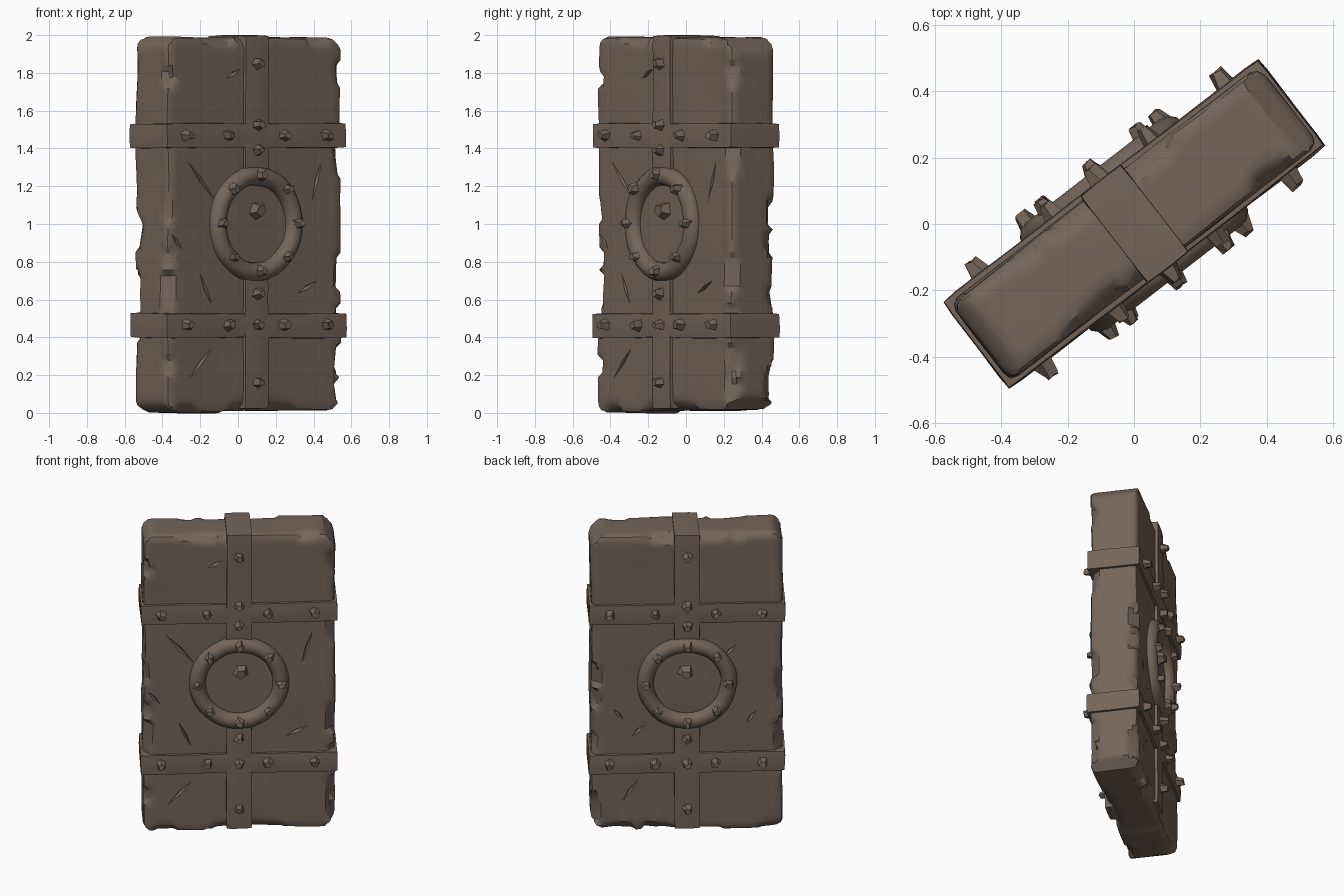
import bpy, bmesh, math, random
from mathutils import Vector, Matrix, noise

if "Cube" in bpy.data.objects:
    bpy.data.objects.remove(bpy.data.objects["Cube"])

random.seed(4)
TURN = Matrix.Rotation(math.radians(37.7), 4, 'Z')   # the slab stands diagonally
HX, HY = 0.585, 0.147                                # slab half width / half depth

brown = bpy.data.materials.new("weathered brown")
brown.diffuse_color = (0.178, 0.130, 0.098, 1)
brown.use_nodes = True
brown.node_tree.nodes["Principled BSDF"].inputs["Base Color"].default_value = brown.diffuse_color


def finish(bm, name):
    bmesh.ops.recalc_face_normals(bm, faces=bm.faces[:])
    bm.transform(TURN)
    me = bpy.data.meshes.new(name)
    bm.to_mesh(me)
    bm.free()
    me.materials.append(brown)
    ob = bpy.data.objects.new(name, me)
    bpy.context.collection.objects.link(ob)
    return ob


def grid_box(lo, hi, step):
    """Box cut into a regular grid, so its edges can be worn down."""
    bm = bmesh.new()
    lo, hi = Vector(lo), Vector(hi)
    bmesh.ops.create_cube(bm, size=1, matrix=Matrix.Translation((lo + hi) / 2)
                          @ Matrix.Diagonal((*(hi - lo), 1)))
    for a in range(3):
        n = max(2, round((hi[a] - lo[a]) / step))
        for i in range(1, n):
            co, no = Vector(lo), Vector((0, 0, 0))
            co[a] += (hi[a] - lo[a]) * i / n
            no[a] = 1
            bmesh.ops.bisect_plane(bm, geom=bm.verts[:] + bm.edges[:] + bm.faces[:],
                                   plane_co=co, plane_no=no)
    return bm


def wear(bm, lo, hi, radius, vary, rough):
    """Round the edges by a varying radius and roughen the surface."""
    for v in bm.verts:
        p = v.co.copy()
        r = max(0.006, radius + vary * noise.noise(p * 3.5))
        core = Vector([min(max(p[a], lo[a] + r), hi[a] - r) for a in range(3)])
        d = p - core
        if d.length > 1e-6:
            v.co = core + d.normalized() * min(r, d.length)
        v.co += noise.noise_vector(p * 3.0) * rough


def box(name, lo, hi, step=0.05, radius=0.012, vary=0.006, rough=0.005):
    bm = grid_box(lo, hi, step)
    wear(bm, lo, hi, radius, vary, rough)
    return finish(bm, name)


# stone slab with rounded, chipped edges
lo, hi = (-HX, -HY, 0.012), (HX, HY, 1.988)
bm = grid_box(lo, hi, 0.03)
wear(bm, lo, hi, 0.032, 0.022, 0.007)
chips = []
for sx in (-1, 1):
    for sy in (-1, 1):
        for i in range(6):                            # chips on upright edges
            z = random.uniform(0.1, 1.9)
            n = Vector((sx, sy * random.uniform(0.6, 1.2), random.uniform(-.2, .2))).normalized()
            at = Vector((sx * HX, sy * HY, z))
            chips.append((at - n * random.uniform(0.03, 0.045), n, random.uniform(0.04, 0.11)))
for sz, z in ((-1, 0.012), (1, 1.988)):
    for sx, cut in ((-1, 0.035), (1, 0.05)):          # broken corners
        n = Vector((sx, 0, sz)).normalized()
        chips.append((Vector((sx * HX, 0, z)) - n * cut, n, 9))
    for i in range(8):                                # chips on top and bottom edges
        sy = random.choice((-1, 1))
        n = Vector((random.uniform(-.2, .2), sy, sz)).normalized()
        at = Vector((random.uniform(-.55, .55), sy * HY, z))
        chips.append((at - n * 0.033, n, random.uniform(0.05, 0.12)))
for v in bm.verts:
    for at, n, reach in chips:
        over = (v.co - at).dot(n)
        if over > 0 and (v.co - at).length < reach:
            v.co -= n * over
    if v.co.z < 0.1 and v.co.x < -0.2:                # one foot sits lower
        v.co.z -= 0.012
slab = finish(bm, "slab")

# cracks: slim diamond cutters, (x1, z1, x2, z2) per face
cracks = {-1: [(-.45, 1.33, -.27, 1.13), (.45, 1.34, .38, 1.12), (-.56, .95, -.48, .86),
               (-.37, .74, -.29, .57), (-.28, .35, -.44, .18), (.28, .63, .42, .70),
               (-.1, 1.82, -.19, 1.77)],
          1: [(.45, .83, .39, .76), (-.42, .80, -.36, .72), (-.3, 1.25, -.22, 1.16),
              (.26, .72, .34, .64), (.3, .35, .4, .2)]}
bm = bmesh.new()
for side, lines in cracks.items():
    for x1, z1, x2, z2 in lines:
        a, b = Vector((x1, side * HY, z1)), Vector((x2, side * HY, z2))
        across = Vector((z2 - z1, 0, x1 - x2)).normalized() * 0.011
        out, mid = Vector((0, side * 0.025, 0)), (a + b) / 2
        vs = [bm.verts.new(p) for p in (a, b, mid + across, mid - across, mid + out, mid - out)]
        for e in (0, 1):
            for w in (2, 3):
                for o in (4, 5):
                    bm.faces.new((vs[e], vs[w], vs[o]))
cutter = finish(bm, "crack_cutter")
cutter.hide_render = True
mod = slab.modifiers.new("cracks", 'BOOLEAN')
mod.operation, mod.object, mod.solver = 'DIFFERENCE', cutter, 'EXACT'
bpy.context.view_layer.objects.active = slab
bpy.ops.object.modifier_apply(modifier=mod.name)
bpy.data.objects.remove(cutter)

# straps around the slab
BY = 0.168
for name, z in (("lower_strap", 0.462), ("upper_strap", 1.468)):
    box(name, (-0.602, -BY + .002, z - 0.067), (0.602, BY - .002, z + 0.067))
box("upright_strap_top", (-0.08, -BY, 1.26), (0.08, BY, 2.0), rough=0.003)
box("upright_strap_bottom", (-0.08, -BY, 0.02), (0.08, BY, 0.74), rough=0.003)


def rivet(bm, x, y, z, side, r=0.037, h=0.045):
    """Five-sided rough stud pointing out of the given side."""
    m = (Matrix.Translation((x, side * (y + h / 2 - 0.008), z))
         @ Matrix.Rotation(math.radians(-90 * side), 4, 'X')
         @ Matrix.Rotation(random.uniform(0, 6.28), 4, 'Z'))
    made = bmesh.ops.create_cone(bm, cap_ends=True, segments=5, radius1=r,
                                 radius2=r * 0.55, depth=h + 0.016, matrix=m)
    for v in made["verts"]:
        v.co += Vector([random.uniform(-.006, .006) for _ in range(3)])


for side, label in ((-1, "front"), (1, "back")):
    # round boss ring
    bm = bmesh.new()
    N, M = 40, 12
    rows = []
    for i in range(N):
        t = 2 * math.pi * i / N
        wob = 0.006 * noise.noise(Vector((math.cos(t) * 2, math.sin(t) * 2, side)))
        row = []
        for j in range(M):
            p = 2 * math.pi * j / M
            rr = 0.255 + wob + 0.05 * math.cos(p)
            y = side * (0.15 + 0.052 * math.sin(p))
            row.append(bm.verts.new((rr * math.cos(t), y, 1 + rr * math.sin(t))))
        rows.append(row)
    for i in range(N):
        for j in range(M):
            k, l = (i + 1) % N, (j + 1) % M
            bm.faces.new((rows[i][j], rows[k][j], rows[k][l], rows[i][l]))
    finish(bm, label + "_ring")

    # rivets on straps, ring and centre
    bm = bmesh.new()
    for z in (0.465, 1.468):
        for x in (-0.475, -0.195, 0.175, 0.46):
            rivet(bm, -side * x, 0.166, z, side)
    for z in (0.16, 0.465, 0.63, 1.39, 1.525, 1.85):
        rivet(bm, 0, BY, z, side)
    for i in range(8):
        t = math.pi / 4 * i
        rivet(bm, 0.255 * math.cos(t), 0.196, 1.005 + 0.255 * math.sin(t), side, 0.036, 0.036)
    rivet(bm, 0.01, 0.147, 1.07, side, 0.055, 0.05)
    finish(bm, label + "_rivets")

# smooth shading with crisp edges, flat studs
bpy.ops.object.select_all(action='DESELECT')
for ob in bpy.context.scene.objects:
    if "rivets" not in ob.name:
        ob.select_set(True)
        bpy.context.view_layer.objects.active = ob
bpy.ops.object.shade_smooth_by_angle(angle=math.radians(32))
